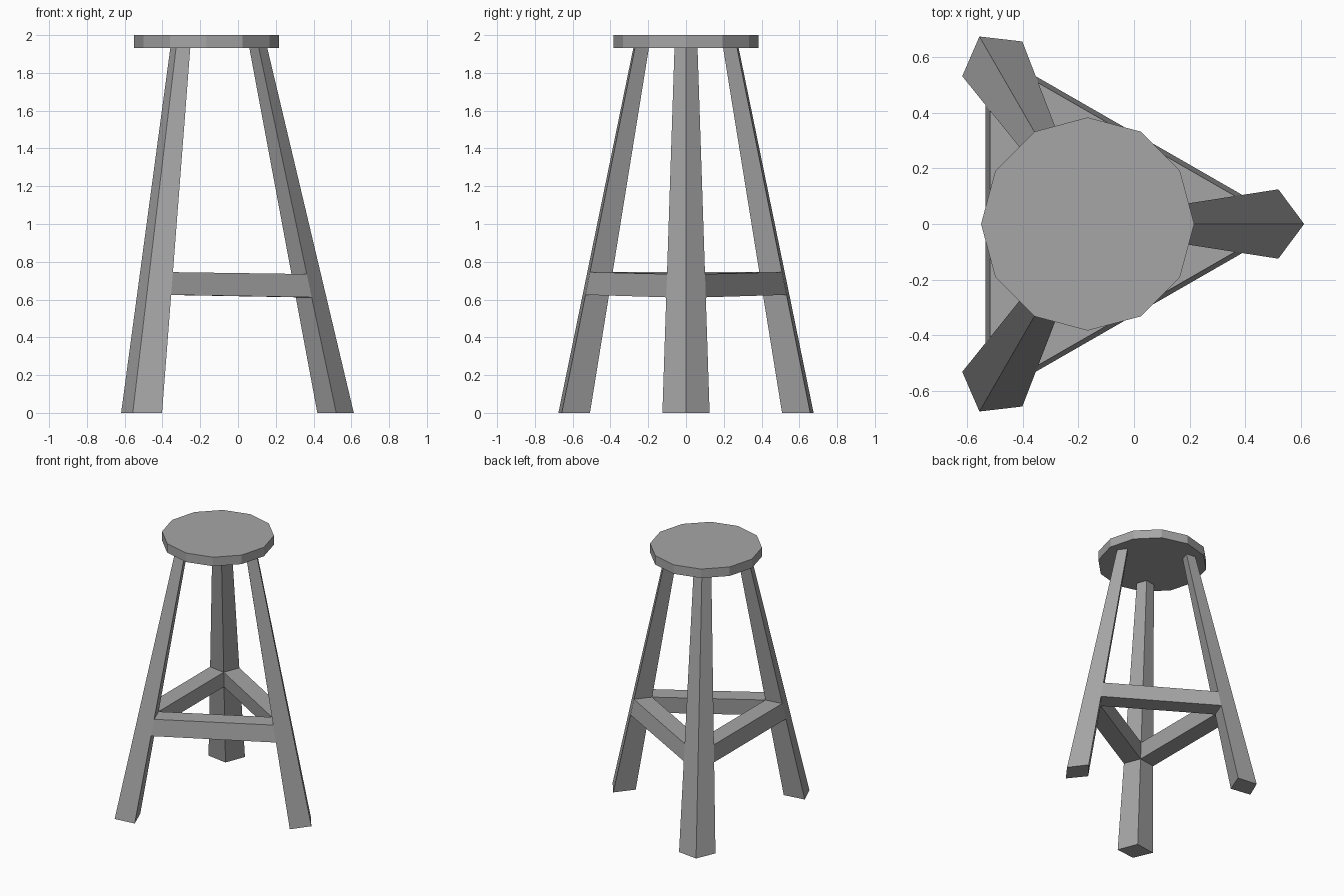
import bpy, bmesh, math
from mathutils import Vector, Matrix

if "Cube" in bpy.data.objects:
    bpy.data.objects.remove(bpy.data.objects["Cube"], do_unlink=True)

AXIS_X = -0.167       # x of the stool's central axis
SEAT_BOTTOM = 1.932

grey = bpy.data.materials.new("plain grey")
grey.use_nodes = True
grey.diffuse_color = (0.38, 0.38, 0.38, 1)
grey.node_tree.nodes["Principled BSDF"].inputs["Base Color"].default_value = (0.38, 0.38, 0.38, 1)


def finish(name, bm):
    bmesh.ops.recalc_face_normals(bm, faces=bm.faces)
    mesh = bpy.data.meshes.new(name)
    bm.to_mesh(mesh)
    bm.free()
    mesh.materials.append(grey)
    obj = bpy.data.objects.new(name, mesh)
    bpy.context.collection.objects.link(obj)
    return obj


def ring(leg, z):
    """Diamond section of a leg at height z: outer, left, inner, right."""
    t = z / SEAT_BOTTOM
    outer = 0.78 - 0.458 * t
    side = 0.687 - 0.41 * t
    inner = 0.587 - 0.36 * t
    half = 0.125 - 0.064 * t
    turn = Matrix.Rotation(math.radians(120 * leg), 3, 'Z')
    section = [(outer, 0), (side, half), (inner, 0), (side, -half)]
    return [turn @ Vector((r, w, z)) + Vector((AXIS_X, 0, 0)) for r, w in section]


def bar(name, start, end, caps=True):
    """Four-sided bar between two matching quads."""
    bm = bmesh.new()
    a = [bm.verts.new(p) for p in start]
    b = [bm.verts.new(p) for p in end]
    for i in range(4):
        j = (i + 1) % 4
        bm.faces.new((a[i], a[j], b[j], b[i]))
    if caps:
        bm.faces.new(a)
        bm.faces.new(b)
    return finish(name, bm)


def joint(leg, side):
    """Inward-facing patch of a leg where a stretcher meets it."""
    low, high = (0.612, 0.735) if leg == 0 else (0.625, 0.745)
    bottom, top = ring(leg, low), ring(leg, high)
    return [bottom[side], bottom[2], top[2], top[side]]


# Round seat with twelve sides
bm = bmesh.new()
thickness = 2 - SEAT_BOTTOM
bmesh.ops.create_cone(bm, cap_ends=True, segments=12, radius1=0.384, radius2=0.384, depth=thickness,
                      matrix=Matrix.Translation((AXIS_X, 0, 2 - thickness / 2)))
finish("seat", bm)

# Splayed legs and the stretchers joining neighbouring legs
names = ["left", "back_right", "front_right"]
for leg, name in enumerate(names):
    bar(name + "_leg", ring(leg, 0), ring(leg, SEAT_BOTTOM + 0.003))
for leg, name in enumerate(["back", "right", "front"]):
    bar(name + "_stretcher", joint(leg, 1), joint((leg + 1) % 3, 3), caps=False)
